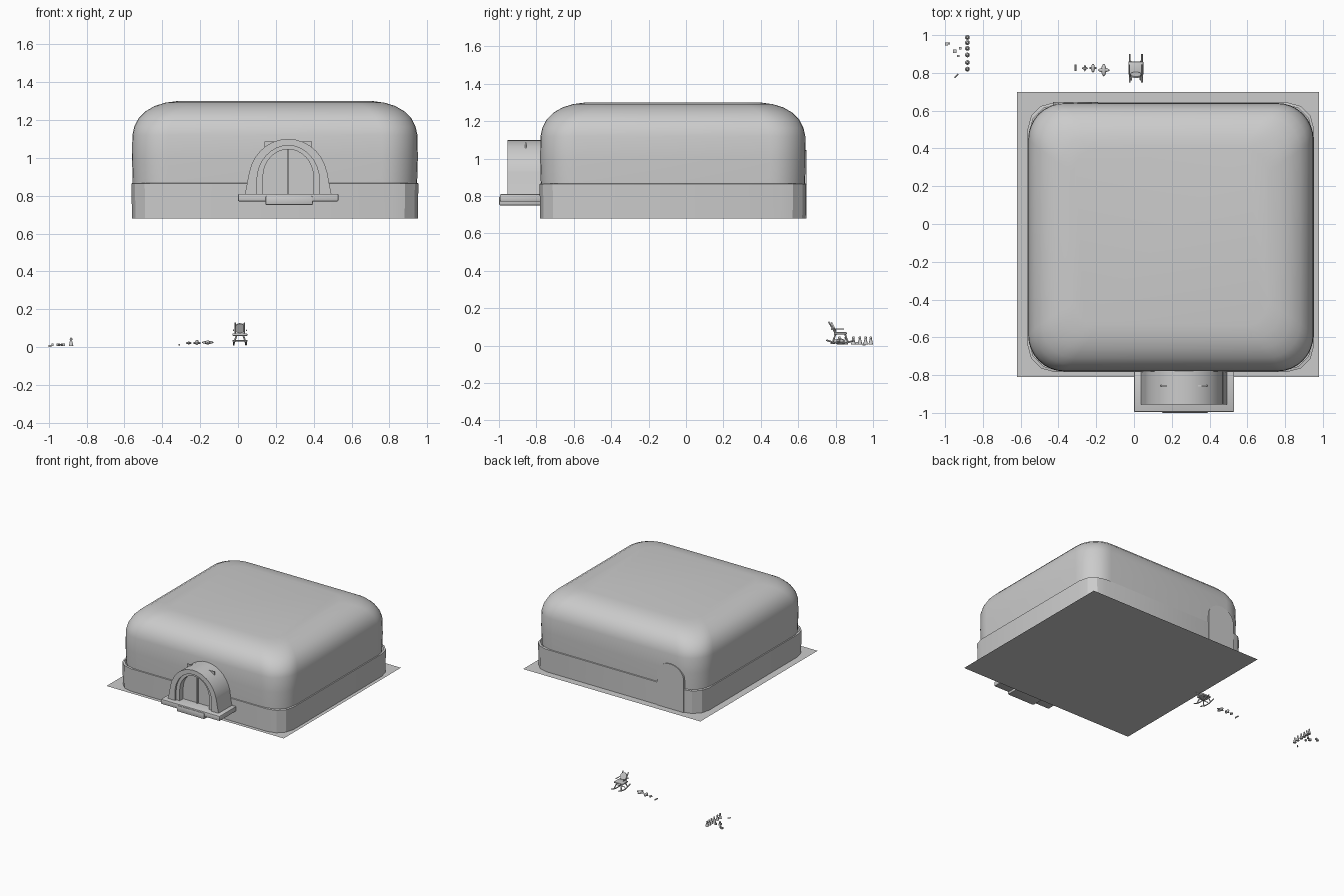
import bpy, bmesh, math
from mathutils import Vector, Matrix

if "Cube" in bpy.data.objects:
    bpy.data.objects.remove(bpy.data.objects["Cube"])


def finish(name, bm, smooth=None):
    bmesh.ops.recalc_face_normals(bm, faces=bm.faces[:])
    me = bpy.data.meshes.new(name)
    bm.to_mesh(me)
    bm.free()
    ob = bpy.data.objects.new(name, me)
    bpy.context.collection.objects.link(ob)
    if smooth:
        bpy.context.view_layer.objects.active = ob
        ob.select_set(True)
        bpy.ops.object.shade_smooth_by_angle(angle=math.radians(smooth))
        ob.select_set(False)
    return ob


def box(name, x0, x1, y0, y1, z0, z1, bevel=0):
    bm = bmesh.new()
    m = Matrix.Translation(((x0 + x1) / 2, (y0 + y1) / 2, (z0 + z1) / 2)) @ Matrix.Diagonal((x1 - x0, y1 - y0, z1 - z0, 1))
    bmesh.ops.create_cube(bm, size=1, matrix=m)
    if bevel:
        bmesh.ops.bevel(bm, geom=bm.edges[:], offset=bevel, segments=2, affect='EDGES', profile=0.5)
    return finish(name, bm, 40 if bevel else None)


def rod(name, a, b, r, r2=None, sides=8):
    a, b = Vector(a), Vector(b)
    d = b - a
    bm = bmesh.new()
    m = Matrix.Translation((a + b) / 2) @ d.to_track_quat('Z', 'Y').to_matrix().to_4x4()
    bmesh.ops.create_cone(bm, cap_ends=True, segments=sides, radius1=r, radius2=r if r2 is None else r2,
                          depth=d.length, matrix=m)
    return finish(name, bm, 40)


def ball(name, c, s):
    bm = bmesh.new()
    bmesh.ops.create_uvsphere(bm, u_segments=12, v_segments=8, radius=1,
                              matrix=Matrix.Translation(c) @ Matrix.Diagonal((*s, 1)))
    return finish(name, bm, 60)


def rounded_rect(inset, r, seg):
    x0, x1, y0, y1 = -0.56 + inset, 0.95 - inset, -0.78 + inset, 0.64 - inset
    pts = []
    for cx, cy, a0 in ((x1 - r, y1 - r, 0), (x0 + r, y1 - r, 90), (x0 + r, y0 + r, 180), (x1 - r, y0 + r, 270)):
        for i in range(seg + 1):
            a = math.radians(a0 + 90 * i / seg)
            pts.append((cx + r * math.cos(a), cy + r * math.sin(a)))
    return pts


def loft(name, rings, cap, smooth):
    """rings: (inset, corner radius, z)"""
    bm = bmesh.new()
    seg = 8 if cap else 3
    loops = [[bm.verts.new((x, y, z)) for x, y in rounded_rect(i, r, seg)] for i, r, z in rings]
    for a, b in zip(loops, loops[1:]):
        for k in range(len(a)):
            n = (k + 1) % len(a)
            bm.faces.new((a[k], a[n], b[n], b[k]))
    if cap:
        bm.faces.new(loops[-1])
    return finish(name, bm, smooth)


def arch(half, z0, spring, top, n=16):
    """Arch outline: upright jambs plus an elliptical head."""
    pts = [(half, z0)] if spring > z0 else []
    pts += [(half * math.cos(math.pi * i / n), spring + (top - spring) * math.sin(math.pi * i / n)) for i in range(n + 1)]
    if spring > z0:
        pts.append((-half, z0))
    return pts


def panel(name, cx, pts, y0, y1):
    bm = bmesh.new()
    f = bm.faces.new([bm.verts.new((cx + x, y0, z)) for x, z in pts])
    e = bmesh.ops.extrude_face_region(bm, geom=[f])
    bmesh.ops.translate(bm, verts=[v for v in e['geom'] if isinstance(v, bmesh.types.BMVert)], vec=(0, y1 - y0, 0))
    return finish(name, bm, 30)


def arch_frame(name, cx, outer, inner, y0, y1):
    bm = bmesh.new()
    rows = [[bm.verts.new((cx + x, y, z)) for x, z in p] for p, y in
            ((outer, y0), (outer, y1), (inner, y1), (inner, y0))]
    for j in range(4):
        a, b = rows[j], rows[(j + 1) % 4]
        for k in range(len(a) - 1):
            bm.faces.new((a[k], a[k + 1], b[k + 1], b[k]))
    return finish(name, bm, 35)


# ground sheet and semicircular doormat
bm = bmesh.new()
bm.faces.new([bm.verts.new(p) for p in ((-0.62, -0.81, 0.68), (0.98, -0.81, 0.68), (0.98, 0.70, 0.68), (-0.62, 0.70, 0.68))])
finish("ground_sheet", bm)
bm = bmesh.new()
bm.faces.new([bm.verts.new((0.265 + 0.155 * math.cos(math.pi * i / 12), -0.79 + 0.17 * math.sin(math.pi * i / 12), 0.677))
              for i in range(13)])
finish("doormat", bm)

# building: lower wall band and domed upper shell
loft("lower_wall", [(0, 0.14, 0.68), (-0.003, 0.14, 0.865), (0.006, 0.15, 0.868)], False, 25)
loft("upper_shell", [(0.004, 0.19, 0.86), (0, 0.19, 1.0), (0.002, 0.19, 1.12), (0.012, 0.19, 1.165), (0.035, 0.19, 1.21),
                     (0.07, 0.18, 1.245), (0.12, 0.165, 1.274), (0.175, 0.15, 1.291), (0.24, 0.13, 1.30)], True, 50)
panel("back_doorway", -0.31, arch(0.12, 0.68, 0.94, 1.045), 0.63, 0.645)

# front porch
C = 0.265
arch_frame("porch_arch", C, arch(0.21, 0.80, 0.88, 1.10), arch(0.165, 0.80, 0.88, 1.065), -0.955, -0.76)
arch_frame("door_frame", C, arch(0.17, 0.80, 0.90, 1.07), arch(0.133, 0.80, 0.90, 1.045), -0.94, -0.88)
panel("door_backing", C, arch(0.14, 0.80, 0.90, 1.05), -0.895, -0.88)
box("door_post", C - 0.004, C + 0.004, -0.905, -0.89, 0.80, 1.045)
box("porch_plate", 0.14, 0.39, -0.86, -0.852, 1.03, 1.085)
box("porch_floor", 0.0, 0.53, -0.995, -0.77, 0.77, 0.81, 0.006)
box("porch_sill", 0.145, 0.395, -1.0, -0.77, 0.75, 0.80, 0.008)
for s in (-1, 1):
    # flared feet of the arch
    x0, x1 = sorted((C + s * 0.165, C + s * 0.228))
    panel("arch_foot", C, [(s * 0.165, 0.80), (s * 0.23, 0.80), (s * 0.218, 0.86), (s * 0.205, 0.93), (s * 0.165, 0.9)], -0.955, -0.78)

# small rocking chair
box("chair_seat", -0.03, 0.05, 0.79, 0.86, 0.06, 0.072, 0.004)
rod("chair_back", (0.01, 0.785, 0.098), (0.01, 0.793, 0.102), 0.028, sides=14)
for s in (-1, 1):
    x = 0.01 + s * 0.024
    rod("chair_back_post", (x, 0.80, 0.065), (x, 0.762, 0.128), 0.004)
    rod("chair_armrest", (x + s * 0.01, 0.775, 0.088), (x + s * 0.01, 0.845, 0.09), 0.003)
    for y, yf in ((0.80, 0.785), (0.85, 0.865)):
        rod("chair_leg", (x - s * 0.006, y, 0.062), (x + s * 0.008, yf, 0.02), 0.0045)
    pts = [(0.75, 0.03), (0.79, 0.016), (0.825, 0.012), (0.86, 0.016), (0.90, 0.028)]
    for a, b in zip(pts, pts[1:]):
        rod("chair_rocker", (x + s * 0.008, *a), (x + s * 0.008, *b), 0.0045)
rod("chair_crossbar", (-0.03, 0.825, 0.034), (0.05, 0.825, 0.034), 0.003)

# row of small ornaments
ball("ornament_body", (-0.16, 0.815, 0.025), (0.013, 0.033, 0.011))
ball("ornament_wing", (-0.16, 0.815, 0.025), (0.032, 0.011, 0.008))
ball("capsule", (-0.217, 0.825, 0.025), (0.01, 0.024, 0.013))
rod("capsule_band", (-0.235, 0.825, 0.022), (-0.199, 0.825, 0.022), 0.005)
ball("small_ornament", (-0.26, 0.825, 0.022), (0.016, 0.007, 0.006))
ball("small_ornament_cross", (-0.26, 0.825, 0.022), (0.006, 0.017, 0.008))
rod("small_stick", (-0.31, 0.81, 0.012), (-0.31, 0.845, 0.012), 0.005)

# row of little pegs and scattered bits
for y in (0.82, 0.855, 0.895, 0.93, 0.96, 0.988):
    rod("peg_cone", (-0.882, y, 0.005), (-0.882, y, 0.042), 0.013, 0.004, 10)
    ball("peg_head", (-0.882, y, 0.042), (0.007, 0.007, 0.008))
for i, (x, y) in enumerate(((-0.95, 0.915), (-0.93, 0.89), (-0.92, 0.93), (-0.98, 0.955))):
    w = 0.009 if i == 0 else 0.006
    box("loose_block", x - w, x + w, y - w, y + w, 0.005, 0.02)
rod("loose_stick", (-0.95, 0.775, 0.012), (-0.93, 0.795, 0.012), 0.004)
box("floor_chip", -1.0, -0.985, 0.945, 0.96, 0.0, 0.012)
